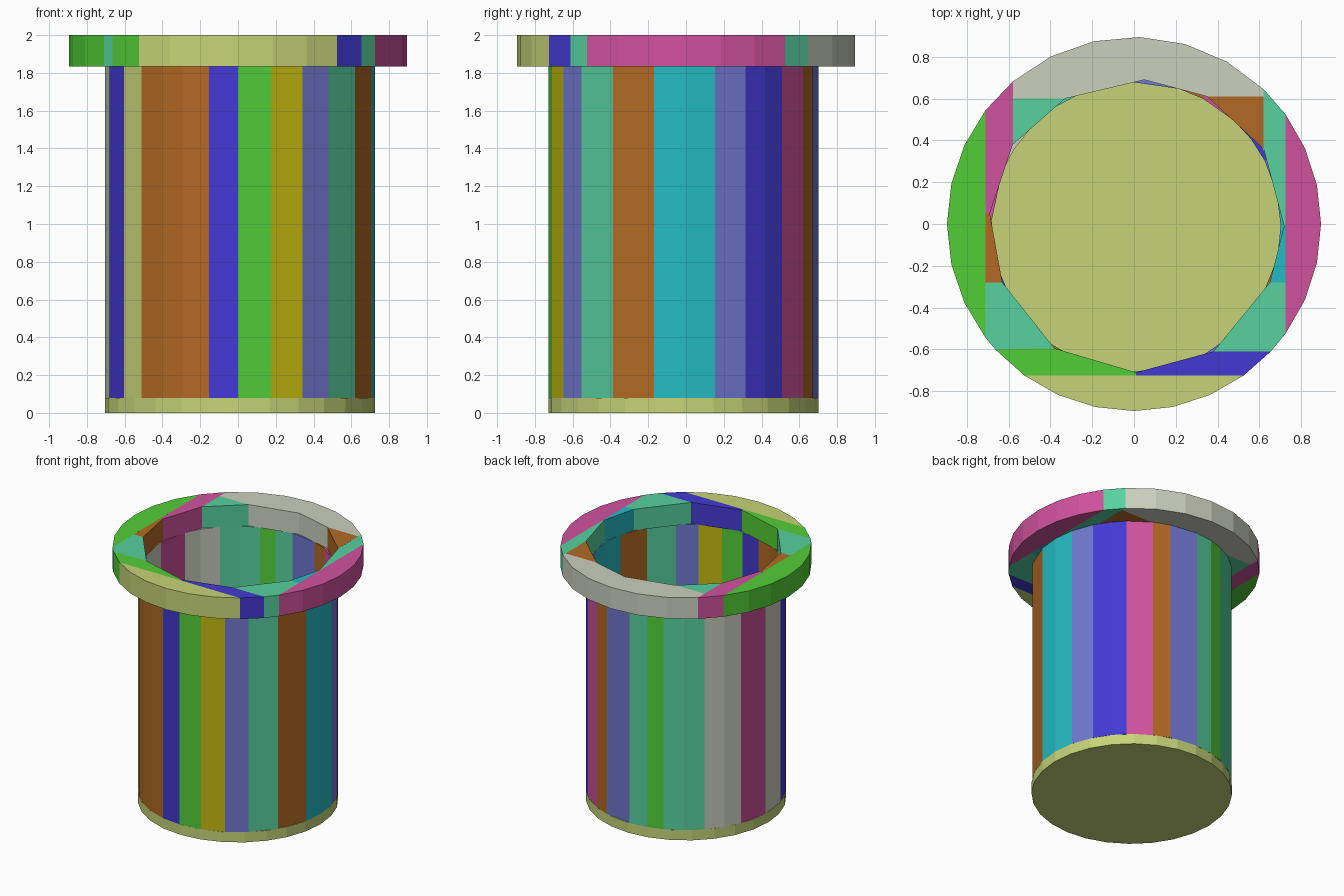
import bpy, bmesh, math

cube = bpy.data.objects.get("Cube")
if cube:
    bpy.data.objects.remove(cube, do_unlink=True)


def linear(c):
    c /= 255
    return c / 12.92 if c <= 0.04045 else ((c + 0.055) / 1.055) ** 2.4


# One flat material per colour
PALETTE = {
    "olive": (198, 212, 120), "brown": (178, 105, 36), "blue": (66, 57, 210),
    "green": (82, 206, 55), "yellow": (192, 183, 14), "periwinkle": (112, 120, 208),
    "mint": (87, 209, 159), "cyan": (37, 187, 195), "pink": (208, 82, 157),
    "grey": (203, 208, 190),
}
MATS = {}
for name, rgb in PALETTE.items():
    col = (*[linear(c) for c in rgb], 1.0)
    m = bpy.data.materials.new(name)
    m.use_nodes = True
    m.diffuse_color = col
    m.node_tree.nodes["Principled BSDF"].inputs["Base Color"].default_value = col
    MATS[name] = m


def arc(r, a0, a1, cx=0.0, cy=0.0, step=13):
    """Points on a circle from a0 to a1 degrees."""
    n = max(1, round(abs(a1 - a0) / step))
    angles = [math.radians(a0 + (a1 - a0) * i / n) for i in range(n + 1)]
    return [(cx + r * math.cos(a), cy + r * math.sin(a)) for a in angles]


def prism(name, outline, z0, z1, colour):
    """Extrude a plan outline from z0 to z1."""
    bm = bmesh.new()
    face = bm.faces.new([bm.verts.new((x, y, z0)) for x, y in outline])
    top = bmesh.ops.extrude_face_region(bm, geom=[face], use_keep_orig=True)
    verts = [v for v in top["geom"] if isinstance(v, bmesh.types.BMVert)]
    bmesh.ops.translate(bm, verts=verts, vec=(0, 0, z1 - z0))
    bmesh.ops.recalc_face_normals(bm, faces=bm.faces)
    me = bpy.data.meshes.new(name)
    bm.to_mesh(me)
    bm.free()
    me.materials.append(MATS[colour])
    ob = bpy.data.objects.new(name, me)
    bpy.context.collection.objects.link(ob)
    return ob


CX, CY = 0.01, -0.014          # centre of the body
R_OUT, R_IN, R_RIM = 0.715, 0.692, 0.895
Z_FLOOR, Z_WALL, Z_TOP = 0.08, 1.833, 2.0

# Floor disc
prism("floor", arc(R_OUT, 0, 360, CX, CY)[:-1], 0, Z_FLOOR, "olive")

# Wall staves: start angle and colour, going round anticlockwise
STAVES = [
    (-164.8, "blue"), (-149.3, "olive"), (-136.7, "brown"), (-114.8, "brown"),
    (-103.3, "blue"), (-90.8, "green"), (-76.7, "yellow"), (-62.5, "periwinkle"),
    (-49, "mint"), (-31.4, "brown"), (-12.5, "cyan"), (13.6, "periwinkle"),
    (27.3, "blue"), (47, "pink"), (62.3, "brown"), (72.8, "periwinkle"),
    (90.8, "mint"), (102.4, "green"), (112, "mint"), (135.6, "grey"),
    (147.7, "grey"), (158.2, "pink"), (177.6, "grey"), (195.2, None),
]
for i, ((a0, colour), (a1, _)) in enumerate(zip(STAVES, STAVES[1:]), 1):
    outline = arc(R_OUT, a0, a1, CX, CY) + arc(R_IN, a1, a0, CX, CY)
    prism(f"wall_stave_{i:02d}", outline, Z_FLOOR, Z_WALL, colour)

# Rim pieces: colour, outer arc span (or None), remaining outline points
RIM = {
    "rim_back": ("grey", (46.1, 130.4),
                 [(-0.58, 0.6), (-0.33, 0.6), (0.05, 0.69), (0.35, 0.61), (0.62, 0.61)]),
    "rim_back_right_strip": ("pink", (130.4, 142.5),
                             [(-0.71, 0.05), (-0.69, 0.05), (-0.58, 0.38)]),
    "rim_back_right_corner": ("mint", None, [(-0.58, 0.6), (-0.58, 0.38), (-0.33, 0.6)]),
    "rim_right": ("green", (142.5, 217.5), []),
    "rim_right_wedge": ("brown", None,
                        [(-0.71, 0.05), (-0.71, -0.28), (-0.63, -0.28), (-0.69, 0.05)]),
    "rim_front_right_corner": ("mint", (217.5, 222.1),
                               [(-0.38, -0.595), (-0.63, -0.28), (-0.71, -0.28)]),
    "rim_front_right_strip": ("green", (222.1, 234.1),
                              [(0.01, -0.725), (0.01, -0.71), (-0.38, -0.595)]),
    "rim_front": ("olive", (234.1, 305.9), []),
    "rim_front_left_strip": ("blue", (305.9, 317),
                             [(0.38, -0.61), (0.01, -0.71), (0.01, -0.725)]),
    "rim_front_left_corner": ("mint", (317, 324.1),
                              [(0.725, -0.28), (0.65, -0.28), (0.38, -0.61)]),
    "rim_left_wedge": ("cyan", None,
                       [(0.65, -0.28), (0.725, -0.28), (0.725, -0.01), (0.718, -0.01)]),
    "rim_left": ("pink", (324.1, 395.9), []),
    "rim_back_left_strip": ("mint", (35.9, 46.1),
                            [(0.62, 0.36), (0.718, -0.01), (0.725, -0.01)]),
    "rim_back_left_corner": ("brown", None, [(0.35, 0.61), (0.62, 0.36), (0.62, 0.61)]),
}
for name, (colour, span, points) in RIM.items():
    outline = (arc(R_RIM, *span) if span else []) + points
    prism(name, outline, Z_WALL, Z_TOP, colour)
